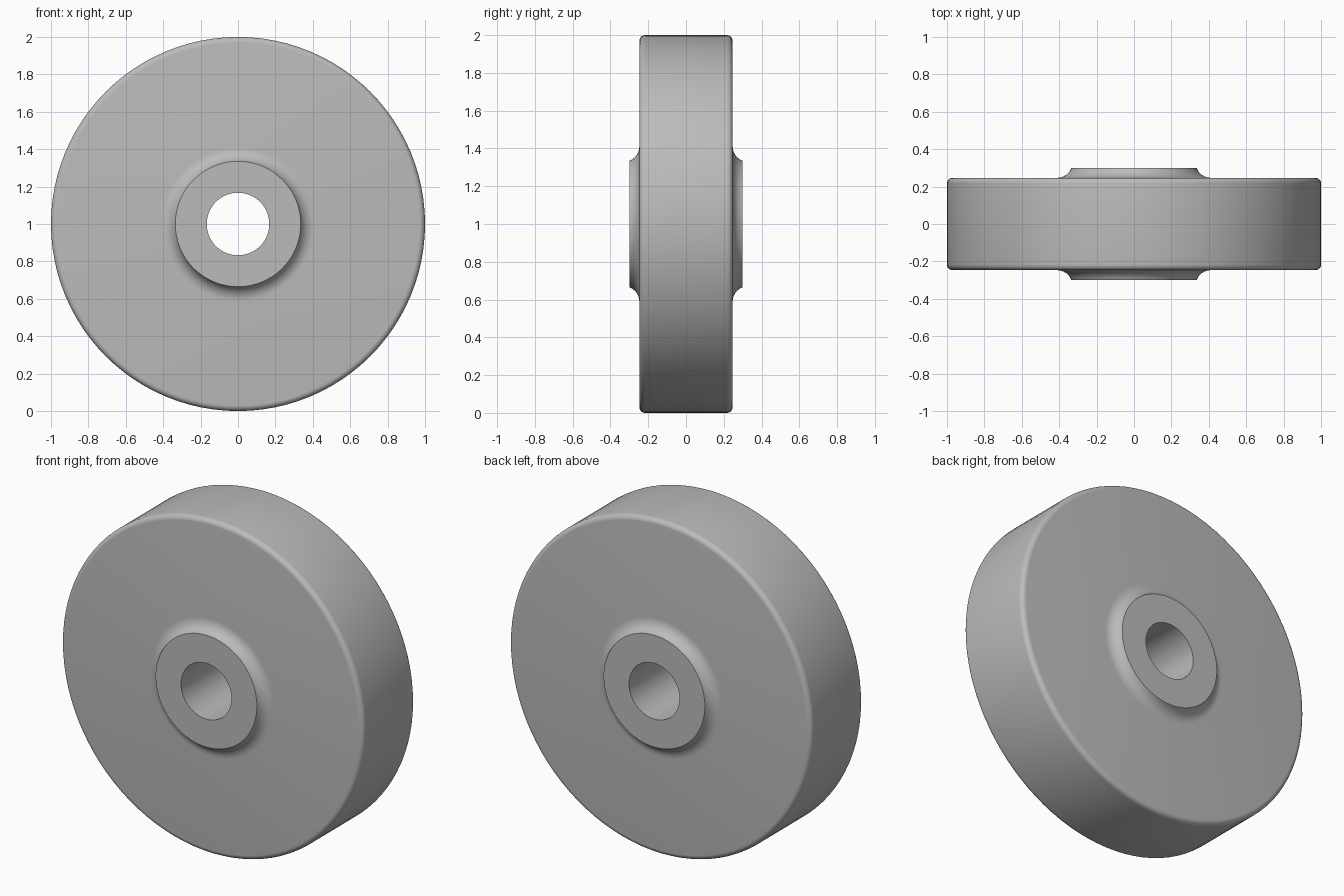
import bpy, bmesh, math

cube = bpy.data.objects.get("Cube")
if cube:
    bpy.data.objects.remove(cube, do_unlink=True)

SEGMENTS = 96
BORE, HUB, RIM = 0.167, 0.335, 1.0
HUB_HALF, WHEEL_HALF = 0.30, 0.247
FILLET, ROUND = 0.08, 0.03


def arc(r, y, radius, start, end, steps):
    """Points (radius, depth) on an arc, angles in degrees."""
    angles = [math.radians(start + (end - start) * i / steps) for i in range(steps + 1)]
    return [(r + radius * math.cos(a), y + radius * math.sin(a)) for a in angles]


# Half profile: bore edge, hub face, hollow fillet, flat web, rounded rim
centre_y = WHEEL_HALF + FILLET
tip = math.asin((centre_y - HUB_HALF) / FILLET)
centre_r = HUB + FILLET * math.cos(tip)
half = [(BORE, HUB_HALF)]
half += arc(centre_r, centre_y, FILLET, 180 + math.degrees(tip), 270, 8)
half += arc(RIM - ROUND, WHEEL_HALF - ROUND, ROUND, 90, 0, 6)
profile = half + [(r, -y) for r, y in reversed(half)]

# Lathe the closed profile around the axle
bm = bmesh.new()
rings = []
for s in range(SEGMENTS):
    a = math.tau * s / SEGMENTS
    rings.append([bm.verts.new((r * math.cos(a), y, 1 + r * math.sin(a))) for r, y in profile])
for s, ring in enumerate(rings):
    following = rings[(s + 1) % SEGMENTS]
    for i in range(len(profile)):
        j = (i + 1) % len(profile)
        bm.faces.new((ring[i], ring[j], following[j], following[i]))
bmesh.ops.recalc_face_normals(bm, faces=bm.faces)
mesh = bpy.data.meshes.new("wheel")
bm.to_mesh(mesh)
bm.free()

# Plain grey material
grey = bpy.data.materials.new("plain grey")
grey.use_nodes = True
colour = (0.5, 0.5, 0.5, 1)
grey.diffuse_color = colour
grey.node_tree.nodes["Principled BSDF"].inputs["Base Color"].default_value = colour
mesh.materials.append(grey)

wheel = bpy.data.objects.new("wheel", mesh)
bpy.context.collection.objects.link(wheel)

# Smooth shading with crisp hub edges
bpy.ops.object.select_all(action="DESELECT")
wheel.select_set(True)
bpy.context.view_layer.objects.active = wheel
bpy.ops.object.shade_smooth_by_angle(angle=math.radians(35))
